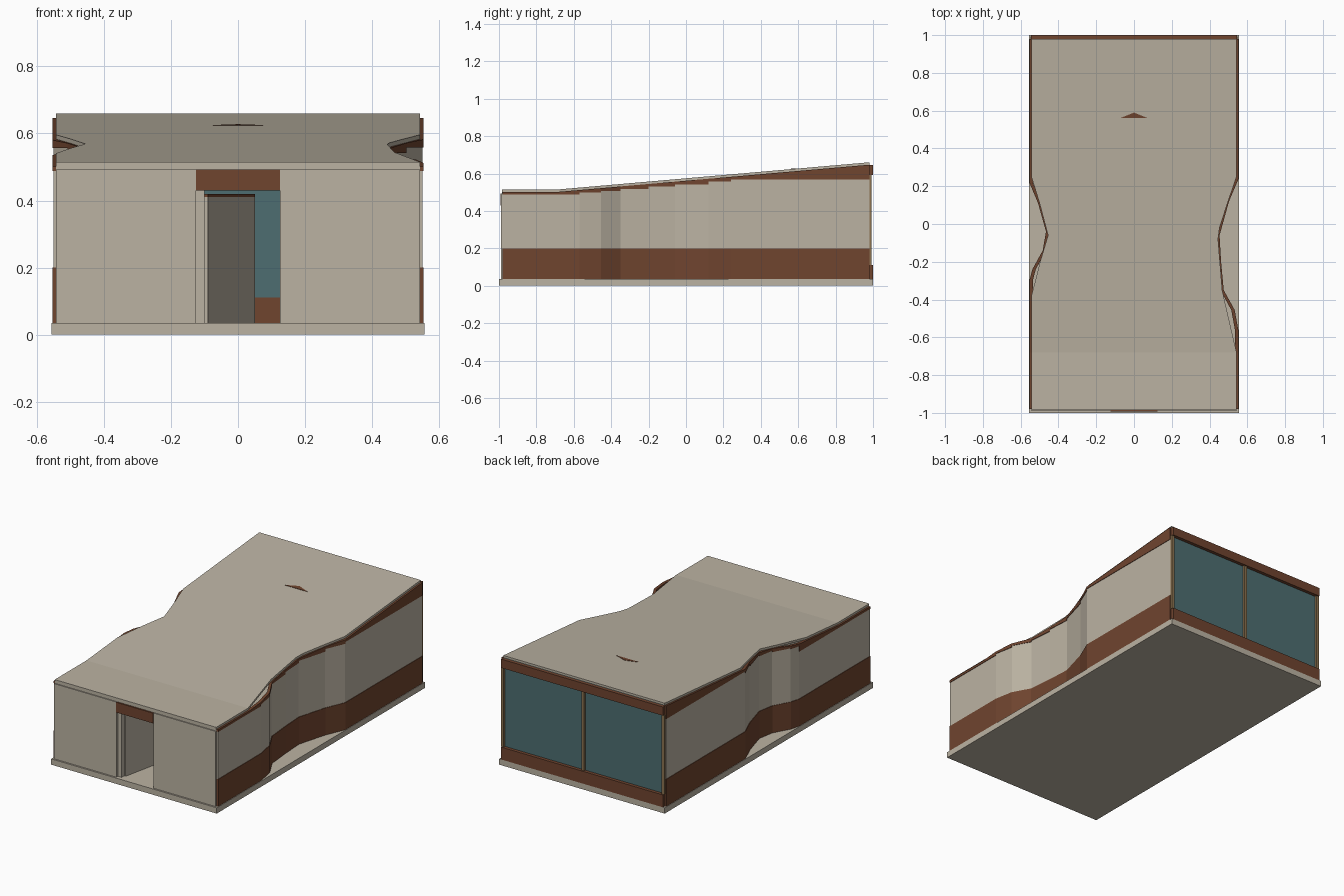
import bpy, bmesh

cube = bpy.data.objects.get("Cube")
if cube:
    bpy.data.objects.remove(cube, do_unlink=True)


def material(name, rgb):
    m = bpy.data.materials.new(name)
    m.use_nodes = True
    m.diffuse_color = (*rgb, 1)
    m.node_tree.nodes["Principled BSDF"].inputs["Base Color"].default_value = (*rgb, 1)
    return m


BEIGE = material("warm beige", (0.50, 0.45, 0.365))
BROWN = material("dark brown", (0.16, 0.058, 0.028))
GLASS = material("teal glass", (0.075, 0.155, 0.165))
TAN = material("tan frame", (0.26, 0.17, 0.08))


def finish(name, bm, mat):
    bmesh.ops.recalc_face_normals(bm, faces=bm.faces)
    me = bpy.data.meshes.new(name)
    bm.to_mesh(me)
    bm.free()
    me.materials.append(mat)
    ob = bpy.data.objects.new(name, me)
    bpy.context.scene.collection.objects.link(ob)
    return ob


def hexa(bm, ring_a, ring_b):
    """Solid between two four-cornered rings."""
    a = [bm.verts.new(p) for p in ring_a]
    b = [bm.verts.new(p) for p in ring_b]
    bm.faces.new(a)
    bm.faces.new(b[::-1])
    for i in range(4):
        j = (i + 1) % 4
        bm.faces.new((a[i], b[i], b[j], a[j]))


def box(name, mat, x, y, z):
    bm = bmesh.new()
    hexa(bm, *[[(x[0], y[0], h), (x[1], y[0], h), (x[1], y[1], h), (x[0], y[1], h)] for h in z])
    return finish(name, bm, mat)


def roof_top(y):
    return 0.515 + max(0, y + 0.68) * 0.0873


def under(y):
    return roof_top(y) - 0.013


def strip(name, mat, path, side, thick, low, high):
    """Wall strip along a path; low and high give heights from (segment start y, point y)."""
    bm = bmesh.new()
    for (x0, y0), (x1, y1) in zip(path, path[1:]):
        rings = []
        for x, y in ((x0, y0), (x1, y1)):
            lo, hi, xi = low(y0, y), high(y0, y), x - thick
            rings.append([(side * x, y, lo), (side * x, y, hi), (side * xi, y, hi), (side * xi, y, lo)])
        hexa(bm, *rings)
    return finish(name, bm, mat)


def edge_x(path, y):
    for (x0, y0), (x1, y1) in zip(path, path[1:]):
        if y <= y1:
            return x0 + (x1 - x0) * max(0, y - y0) / (y1 - y0)
    return path[-1][0]


# Floor slab
FLOOR = 0.035
box("floor_slab", BEIGE, (-0.557, 0.557), (-1, 1), (0, FLOOR))

# Wavy side walls: skirt, panel and fascia
walls = {
    1: [(0.551, -0.98), (0.551, -0.68), (0.551, -0.57), (0.53, -0.455), (0.472, -0.35), (0.458, -0.2),
        (0.45, -0.06), (0.5, 0.12), (0.551, 0.24), (0.551, 0.98)],
    -1: [(0.551, -0.98), (0.551, -0.68), (0.551, -0.3), (0.535, -0.24), (0.48, -0.14), (0.463, -0.04),
         (0.505, 0.11), (0.551, 0.22), (0.551, 0.98)],
}
SKIRT = 0.2


def panel_top(y0, y):
    return under(y0) - 0.014


for side, path in walls.items():
    tag = "left" if side > 0 else "right"
    outer = [(x + 0.003, y) for x, y in path]
    strip(tag + "_skirt", BROWN, outer, side, 0.018, lambda a, y: FLOOR, lambda a, y: SKIRT)
    strip(tag + "_wall", BEIGE, path, side, 0.015, lambda a, y: SKIRT, panel_top)
    strip(tag + "_fascia", BROWN, outer, side, 0.018, panel_top, lambda a, y: under(y))

# Sloping roof with waisted edges
edges = {
    1: [(0.543, -0.985), (0.543, -0.68), (0.467, -0.35), (0.445, -0.08), (0.453, -0.02), (0.495, 0.11),
        (0.543, 0.25), (0.543, 0.98)],
    -1: [(0.543, -0.985), (0.543, -0.38), (0.497, -0.2), (0.455, -0.06), (0.5, 0.11), (0.543, 0.25),
         (0.543, 0.98)],
}
stations = sorted({y for path in edges.values() for _, y in path})
bm = bmesh.new()
rows = []
for y in stations:
    l, r = edge_x(edges[1], y), -edge_x(edges[-1], y)
    t, u = roof_top(y), under(y)
    rows.append([bm.verts.new(p) for p in ((l, y, t), (r, y, t), (r, y, u), (l, y, u))])
for a, b in zip(rows, rows[1:]):
    for i in range(4):
        j = (i + 1) % 4
        bm.faces.new((a[i], a[j], b[j], b[i]))
bm.faces.new(rows[0])
bm.faces.new(rows[-1][::-1])
finish("roof", bm, BEIGE)

# Small triangular marker on the roof
bm = bmesh.new()
pts = ((-0.075, 0.56), (0.075, 0.56), (0, 0.59))
tri = bm.faces.new([bm.verts.new((x, y, roof_top(y) + 0.002)) for x, y in pts])
ext = bmesh.ops.extrude_face_region(bm, geom=[tri])
for v in ext["geom"]:
    if isinstance(v, bmesh.types.BMVert):
        v.co.z -= 0.004
finish("roof_marker", bm, BROWN)

# Front wall with doorway
for name, x in (("front_wall_right", (-0.543, -0.125)), ("front_wall_left", (0.125, 0.543))):
    box(name, BEIGE, x, (-0.99, -0.965), (FLOOR, 0.492))
box("front_beam", BEIGE, (-0.543, 0.543), (-0.984, -0.965), (0.492, 0.503))
box("door_lintel", BROWN, (-0.125, 0.125), (-0.993, -0.965), (0.43, 0.492))
box("door_jamb", BEIGE, (-0.125, -0.1), (-0.975, -0.95), (FLOOR, 0.43))

# Slanted inner partition with a brown cap
def partition(name, mat, z):
    bm = bmesh.new()
    hexa(bm, *[[(-0.1, -0.95, h), (-0.09, -0.95, h), (0.05, -0.3, h), (0.035, -0.3, h)] for h in z])
    finish(name, bm, mat)


partition("partition", BEIGE, (FLOOR, 0.41))
partition("partition_cap", BROWN, (0.41, 0.42))

# Glazed back
box("back_sill", BROWN, (-0.545, 0.545), (0.972, 1), (FLOOR, 0.11))
box("back_header", BROWN, (-0.545, 0.545), (0.98, 1), (0.592, 0.645))
box("back_glass", GLASS, (-0.54, 0.54), (0.972, 0.98), (0.11, 0.645))
for name, x in (("mullion_middle", 0), ("mullion_left", 0.54), ("mullion_right", -0.54)):
    box(name, TAN, (x - 0.009, x + 0.009), (0.975, 0.993), (0.11, 0.592))
